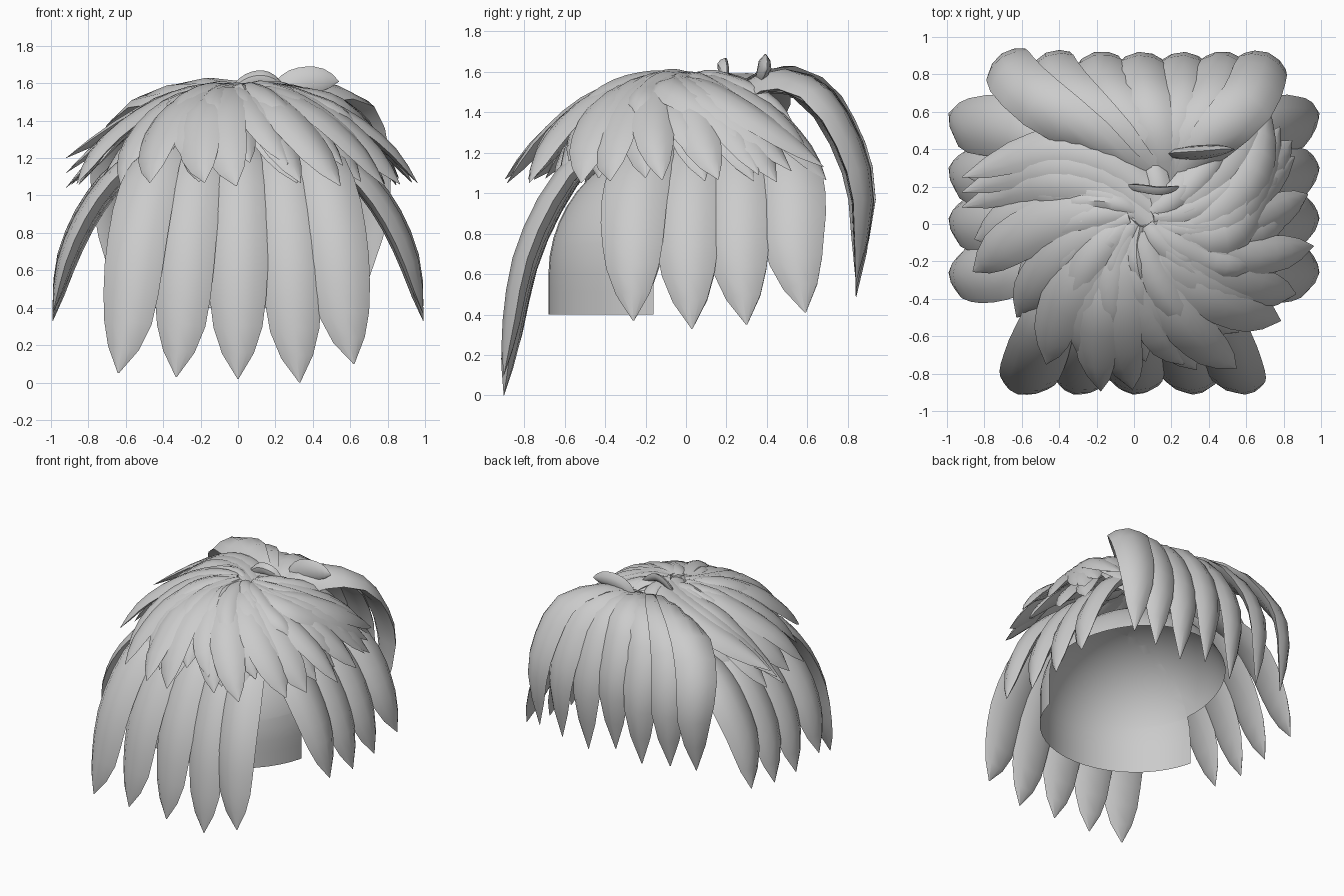
import bpy, bmesh, math, random
from mathutils import Vector

random.seed(4)
if bpy.data.objects.get("Cube"):
    bpy.data.objects.remove(bpy.data.objects["Cube"])

grey = bpy.data.materials.new("hair_grey")
grey.use_nodes = True
grey.diffuse_color = (0.6, 0.6, 0.6, 1)
grey.node_tree.nodes["Principled BSDF"].inputs["Base Color"].default_value = (0.6, 0.6, 0.6, 1)

# Lock width along its length, and a lens-shaped cross-section (side, outward)
TAPER = [0.55, 0.75, 0.88, 0.95, 1.0, 1.0, 0.98, 0.92, 0.8, 0.52, 0.02]
LENS = [(-1, 0), (-0.6, 0.6), (0, 0.9), (0.6, 0.6), (1, 0), (0.5, -0.45), (-0.5, -0.45)]
CENTRE = Vector((0.05, 0.05, 0.4))


def finish(bm, name, angle=40):
    bmesh.ops.recalc_face_normals(bm, faces=bm.faces)
    mesh = bpy.data.meshes.new(name)
    bm.to_mesh(mesh)
    bm.free()
    mesh.materials.append(grey)
    ob = bpy.data.objects.new(name, mesh)
    bpy.context.collection.objects.link(ob)
    bpy.ops.object.select_all(action='DESELECT')
    bpy.context.view_layer.objects.active = ob
    ob.select_set(True)
    bpy.ops.object.shade_smooth_by_angle(angle=math.radians(angle))


def spline(points, t):
    """Point on a smooth curve through the given points."""
    p = [Vector(q) for q in points]
    p = [2 * p[0] - p[1]] + p + [2 * p[-1] - p[-2]]
    s = t * (len(p) - 3)
    i = min(int(s), len(p) - 4)
    u = s - i
    a, b, c, d = p[i:i + 4]
    return 0.5 * (2 * b + (c - a) * u + (2 * a - 5 * b + 4 * c - d) * u ** 2
                  + (3 * b - a - 3 * c + d) * u ** 3)


def add_lock(bm, points, width, thick, side=None, roll=0.0):
    """Sweep the lens section along a path, tapering to a point."""
    n = len(TAPER) - 1
    rings = []
    for i, w in enumerate(TAPER):
        t = i / n
        pos = spline(points, t)
        tangent = (spline(points, min(t + 0.02, 1)) - spline(points, max(t - 0.02, 0))).normalized()
        across = Vector(side) if side else tangent.cross(pos - CENTRE)
        across = (across - tangent * across.dot(tangent)).normalized()
        out = across.cross(tangent).normalized()
        if out.dot(pos - CENTRE) < 0:
            out = -out
        across, out = (across * math.cos(roll) + out * math.sin(roll),
                       out * math.cos(roll) - across * math.sin(roll))
        rings.append([bm.verts.new(pos + across * a * w * width / 2 + out * b * w * thick)
                      for a, b in LENS])
    for r, q in zip(rings, rings[1:]):
        for k in range(len(LENS)):
            m = (k + 1) % len(LENS)
            bm.faces.new((r[k], r[m], q[m], q[k]))
    bm.faces.new(rings[0])
    bm.faces.new(rings[-1])


def lock_row(name, tips, place, side, path, width, thick, roll, fan):
    """Row of hanging locks; path holds (spread, outward, height)."""
    bm = bmesh.new()
    last = len(path) - 1
    for c, lift in tips:
        points = [place(c * f, o, z + lift * (i / last)) for i, (f, o, z) in enumerate(path)]
        add_lock(bm, points, width, thick, side, roll - fan * c)
    finish(bm, name)


# Long front fringe
lock_row("front_locks", [(-0.64, 0.05), (-0.33, 0.03), (0, 0.02), (0.33, 0), (0.62, 0.1)],
         lambda c, o, z: (c, -o, z), (1, 0, 0),
         [(0.55, 0.28, 1.3), (0.7, 0.5, 1.15), (0.8, 0.67, 0.9), (0.87, 0.79, 0.6),
          (0.92, 0.85, 0.28), (1, 0.9, 0.0)], 0.33, 0.08, 0.12, 0.2)

# Side locks, mirrored left and right
for label, sx in (("left", 1), ("right", -1)):
    lock_row(label + "_side_locks", [(-0.43, 0.02), (-0.14, -0.02), (0.13, 0), (0.42, 0.06)],
             lambda c, o, z: (sx * o, c + 0.17 - 0.03 * (z > 0.5), z), (0, 1, 0),
             [(0.65, 0.32, 1.3), (0.82, 0.57, 1.15), (0.92, 0.75, 0.95), (0.94, 0.89, 0.68),
              (1, 0.99, 0.35)], 0.33, 0.08, 0.12 * sx, 0.1)

# Back locks fanning down from the crown
lock_row("back_locks", [(-0.68, 0.16), (-0.45, 0.08), (-0.2, 0), (0.03, 0.05),
                        (0.27, 0), (0.5, 0.07), (0.7, 0.16)],
         lambda c, o, z: (c + 0.3 * max(0, 0.8 - o), o, z - 0.2 * c * c), (1, 0, 0),
         [(0.12, 0.24, 1.48), (0.45, 0.45, 1.54), (0.8, 0.65, 1.47), (0.96, 0.8, 1.23),
          (1, 0.87, 0.93), (1, 0.84, 0.5)], 0.3, 0.07, 0.12, 0.7)

# Swirling crown layers: name, count, tip radius, drop, top height, width
LAYERS = [("crown_under_locks", 13, 0.78, 0.46, 1.53, 0.23),
          ("crown_outer_locks", 15, 0.92, 0.50, 1.56, 0.24),
          ("crown_middle_locks", 13, 0.82, 0.39, 1.56, 0.22),
          ("crown_inner_locks", 12, 0.64, 0.21, 1.57, 0.18),
          ("crown_top_locks", 10, 0.42, 0.08, 1.57, 0.14)]
for name, count, reach, drop, top, width in LAYERS:
    bm = bmesh.new()
    for i in range(count):
        tip = math.radians(168 + 236 * (i + random.uniform(-0.25, 0.25)) / (count - 1))
        r_tip = reach * random.uniform(0.93, 1.05)
        points = []
        for s in (0.12, 0.35, 0.6, 0.82, 1):
            a = tip - 0.5 * (1 - s)
            r = r_tip * s
            points.append((0.05 + r * math.cos(a), 0.04 + r * math.sin(a),
                           top - drop * s ** 2.5 + random.uniform(-0.01, 0.01)))
        add_lock(bm, points, width * random.uniform(0.9, 1.15), 0.05,
                 roll=random.uniform(-0.15, 0.15))
    finish(bm, name)

# Long swept locks at the two ends of the swirl
bm = bmesh.new()
for k in range(3):
    d = 0.08 * k
    add_lock(bm, [(0.1, 0.16 - d, 1.56), (-0.2, 0.37 - d, 1.54), (-0.5, 0.4 - d, 1.44),
                  (-0.92, 0.25 - d, 1.2 - d)], 0.23, 0.05)
    add_lock(bm, [(0.25, -0.04, 1.56), (0.5, 0.1 - d, 1.5), (0.66, 0.34 - d, 1.36),
                  (0.7 + d, 0.68 - 2 * d, 1.13 - d / 4)], 0.23, 0.05)
finish(bm, "swept_locks")

# Small upright tufts at the parting
bm = bmesh.new()
add_lock(bm, [(0.2, 0.36, 1.5), (0.28, 0.37, 1.59), (0.4, 0.38, 1.62), (0.54, 0.4, 1.61)],
         0.15, 0.05, (0, 0.2, 1))
add_lock(bm, [(-0.02, 0.2, 1.57), (0.06, 0.19, 1.62), (0.15, 0.18, 1.63), (0.25, 0.2, 1.58)],
         0.08, 0.03, (0, 0.4, 1))
add_lock(bm, [(0.08, 0.38, 1.5), (0.12, 0.24, 1.55), (0.14, 0.1, 1.56), (0.16, -0.04, 1.55)],
         0.14, 0.04, (1, 0, 0))
finish(bm, "parting_tufts")

# Scalp shell: dome with straight lower wall, cut higher behind the temples
bm = bmesh.new()
bmesh.ops.create_uvsphere(bm, u_segments=48, v_segments=24, radius=1)


def cut(co, normal, clear=False):
    bmesh.ops.bisect_plane(bm, geom=bm.verts[:] + bm.edges[:] + bm.faces[:],
                           plane_co=co, plane_no=normal, clear_inner=clear)


cut((0, 0, -0.3), (0, 0, 1), True)
for v in bm.verts:
    if v.co.z < 0:
        v.co.xy = v.co.xy.normalized()
    depth = 0.75 if v.co.y > 0 else 0.68
    v.co = (v.co.x * 0.69, v.co.y * depth, v.co.z * 0.67 + 0.6)
temple = Vector((0, -0.16, 0.78))
slope = Vector((0, -0.1, 1))
cut(temple, (0, 1, 0))
cut(temple, slope)
behind = [f for f in bm.faces if f.calc_center_median().y > temple.y
          and (f.calc_center_median() - temple).dot(slope) < 0]
bmesh.ops.delete(bm, geom=behind, context='FACES')
finish(bm, "scalp")
